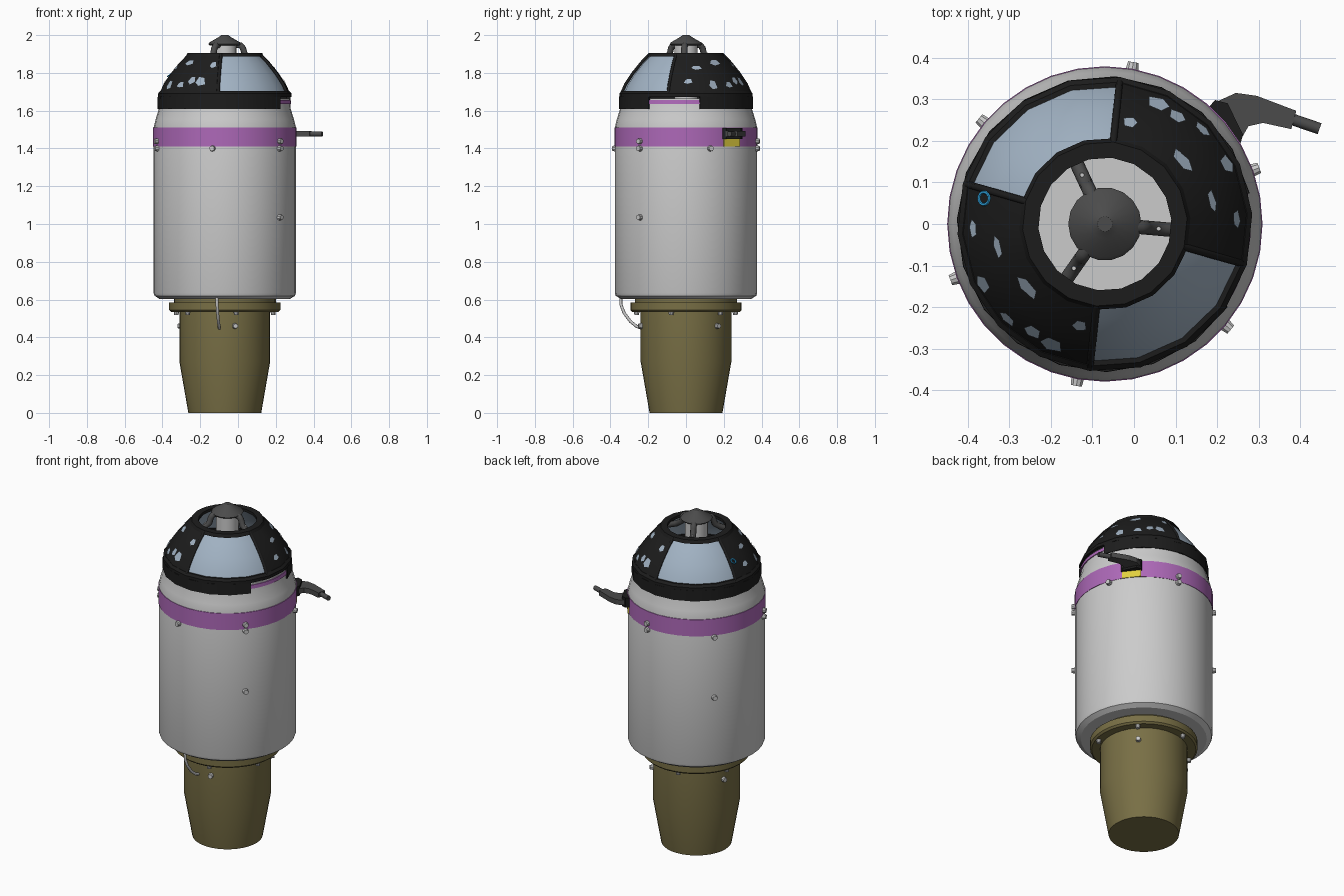
import bpy, bmesh
from math import sin, cos, pi, radians
from mathutils import Vector, Matrix

if "Cube" in bpy.data.objects:
    bpy.data.objects.remove(bpy.data.objects["Cube"])

CX = -0.07  # vertical axis of the round hull


def mat(name, r, g, b):
    m = bpy.data.materials.new(name)
    m.diffuse_color = (r, g, b, 1)
    m.use_nodes = True
    m.node_tree.nodes["Principled BSDF"].inputs["Base Color"].default_value = m.diffuse_color
    return m


GREY = mat("hull_grey", 0.62, 0.62, 0.62)
OLIVE = mat("olive", 0.19, 0.16, 0.06)
BLACK = mat("black", 0.012, 0.012, 0.012)
DARK = mat("dark_metal", 0.07, 0.07, 0.07)
GLASS = mat("glass", 0.36, 0.45, 0.55)
PURPLE = mat("purple", 0.42, 0.14, 0.48)
YELLOW = mat("yellow", 0.75, 0.62, 0.05)
BLUE = mat("blue", 0.03, 0.4, 0.8)


def finish(name, bm, m, smooth=True):
    bmesh.ops.remove_doubles(bm, verts=bm.verts, dist=1e-5)
    bmesh.ops.recalc_face_normals(bm, faces=bm.faces)
    me = bpy.data.meshes.new(name)
    bm.to_mesh(me)
    bm.free()
    ob = bpy.data.objects.new(name, me)
    bpy.context.collection.objects.link(ob)
    me.materials.append(m)
    if smooth:
        bpy.ops.object.select_all(action='DESELECT')
        ob.select_set(True)
        bpy.context.view_layer.objects.active = ob
        bpy.ops.object.shade_smooth_by_angle(angle=radians(30))
    return ob


def lathe(name, prof, m, seg=36, a0=0, a1=360, closed=False):
    """Revolve (radius, z) points about the hull axis; sectors get end caps."""
    bm = bmesh.new()
    full = a1 - a0 >= 360
    cols = []
    for i in range(seg + 1):
        a = radians(a0 + (a1 - a0) * i / seg)
        cols.append([bm.verts.new((CX + r * cos(a), r * sin(a), z)) for r, z in prof])
    n = len(prof)
    for c, d in zip(cols, cols[1:]):
        for j in range(n if closed else n - 1):
            k = (j + 1) % n
            ring = [c[j], d[j], d[k], c[k]]
            if prof[j][0] == 0:
                ring.pop(1)
            elif prof[k][0] == 0:
                ring.pop(2)
            if prof[j][0] or prof[k][0]:
                bm.faces.new(ring)
    if closed and not full:
        bm.faces.new(cols[0])
        bm.faces.new(cols[-1])
    return finish(name, bm, m)


def pipe(name, pts, r, m, res=3):
    cu = bpy.data.curves.new(name, 'CURVE')
    cu.dimensions = '3D'
    cu.bevel_depth, cu.bevel_resolution, cu.use_fill_caps = r, res, True
    sp = cu.splines.new('POLY')
    sp.points.add(len(pts) - 1)
    for p, (x, y, z) in zip(sp.points, pts):
        p.co = (x, y, z, 1)
    ob = bpy.data.objects.new(name, cu)
    bpy.context.collection.objects.link(ob)
    cu.materials.append(m)
    return ob


def bolt(name, deg, r, z, size=0.018, direction=None):
    a = radians(deg)
    d = Vector(direction or (cos(a), sin(a), 0))
    bm = bmesh.new()
    M = Matrix.Translation((CX + r * cos(a), r * sin(a), z)) @ d.to_track_quat('Z', 'Y').to_matrix().to_4x4()
    bmesh.ops.create_cone(bm, cap_ends=True, segments=10, radius1=size, radius2=size * 0.75, depth=0.03, matrix=M)
    return finish(name, bm, GREY)


def prism(name, outline, z0, z1, m):
    bm = bmesh.new()
    f = bm.faces.new([bm.verts.new((x, y, z0)) for x, y in outline])
    ext = bmesh.ops.extrude_face_region(bm, geom=[f], use_keep_orig=True)['geom']
    bmesh.ops.translate(bm, vec=(0, 0, z1 - z0), verts=[v for v in ext if isinstance(v, bmesh.types.BMVert)])
    return finish(name, bm, m, False)


# olive base with flange
lathe("base", [(0, 0), (0.193, 0), (0.24, 0.27), (0.24, 0.53), (0.24, 0.54)], OLIVE)
lathe("base_flange", [(0.235, 0.535), (0.285, 0.535), (0.295, 0.545), (0.295, 0.585), (0.27, 0.585), (0.27, 0.61)], OLIVE)

# main hull and coloured band
lathe("hull", [(0, 0.603), (0.345, 0.603), (0.372, 0.62), (0.377, 0.635), (0.377, 1.51), (0.366, 1.555),
               (0.349, 1.61), (0.343, 1.665), (0.33, 1.665), (0, 1.665)], GREY)
lathe("purple_band", [(0.374, 1.41), (0.379, 1.41), (0.379, 1.51), (0.374, 1.512)], PURPLE)
lathe("notch_stripe", [(0.34, 1.635), (0.351, 1.635), (0.349, 1.656), (0.34, 1.656)], PURPLE, 8, -34, 12, True)

# black collar, with a notch on the right side
lathe("collar_upper", [(0.33, 1.672), (0.355, 1.672), (0.355, 1.69), (0.343, 1.703), (0.325, 1.703), (0.33, 1.672)],
      BLACK, 18, 84, 444)
lathe("collar_lower", [(0.335, 1.61), (0.356, 1.61), (0.355, 1.674), (0.335, 1.674)], BLACK, 17, 12, 326, True)

# faceted dome: glass all round, black armour over two sectors
DOME = [(0.347, 1.69), (0.325, 1.74), (0.287, 1.797), (0.24, 1.855), (0.195, 1.9)]
lathe("dome_glass", [(r - 0.008, z - 0.005) for r, z in DOME], GLASS, 18, 84, 444)
armour = DOME + [(r - 0.02, z - 0.012) for r, z in reversed(DOME)]
for side, start in (("right", -16), ("left", 164)):
    lathe("dome_armour_" + side, armour, BLACK, 5, start, start + 100, True)
    # thin raised frames along the armour edges
    for k, a in enumerate((start, start + 100)):
        pipe(f"dome_frame_{side}_{k}", [(CX + (r - .004) * cos(radians(a)), (r - .004) * sin(radians(a)), z) for r, z in DOME],
             0.009, BLACK, 1)
lathe("dome_top_ring", [(0.207, 1.887), (0.198, 1.906), (0.16, 1.906), (0.16, 1.89), (0.207, 1.887)], BLACK, 18, 84, 444)


def dome_point(deg, r):
    """Point just above the faceted dome at a plan radius."""
    r0 = r
    r /= cos(radians(10)) / cos(radians((deg - 84) % 20 - 10))
    for (ra, za), (rb, zb) in zip(DOME, DOME[1:]):
        if rb <= r or (rb, zb) == DOME[-1]:
            z = za + (zb - za) * (ra - r) / (ra - rb)
            break
    a = radians(deg)
    return (CX + (r0 + 0.003) * cos(a), (r0 + 0.003) * sin(a), z + 0.003)


# small irregular windows: (angle, radius, half angle, half radius)
WINDOWS = [(2, 0.315, 4, .008), (12, 0.262, 6, .008), (26, 0.325, 4, .012), (39, 0.24, 8, .012), (44, 0.325, 4, .008),
           (56, 0.31, 4, .012), (66, 0.315, 5, .014), (76, 0.25, 4, .012)]
for side, off in (("right", 0), ("left", 180)):
    bm = bmesh.new()
    for a, r, da, dr in WINDOWS:
        a += off
        corners = [(a - da, r + dr * .3), (a - da * .2, r + dr), (a + da, r + dr * .5), (a + da * .7, r - dr), (a - da * .5, r - dr)]
        bm.faces.new([bm.verts.new(dome_point(*c)) for c in corners])
    finish("dome_windows_" + side, bm, GLASS, False)

# top hub: shaft, cone cap and three bent struts
lathe("hub_shaft", [(0.062, 1.66), (0.062, 1.955)], GREY, 18)
lathe("hub_cap", [(0, 1.945), (0.08, 1.945), (0.088, 1.953), (0.08, 1.962), (0.035, 1.988), (0.018, 2.0), (0, 2.0)], DARK, 18)
for k, deg in enumerate((-5, 115, 235)):
    a = radians(deg)
    path = [(0.05, 1.948), (0.085, 1.945), (0.097, 1.93), (0.105, 1.9), (0.14, 1.875), (0.2, 1.85)]
    pipe(f"hub_strut_{k}", [(CX + r * cos(a), r * sin(a), z) for r, z in path], 0.017, DARK)
    bolt(f"strut_bolt_{k}", deg, 0.13, 1.89, 0.007, (0, 0, 1))

# blue-ringed lamp on the dome
la, lr = radians(168), 0.297
bpy.ops.mesh.primitive_torus_add(location=(CX + lr * cos(la), lr * sin(la), 1.79), rotation=(0, radians(-35), 0),
                                 major_radius=0.015, minor_radius=0.004, major_segments=16, minor_segments=6)
bpy.context.object.name = "lamp_ring"
bpy.context.object.data.materials.append(BLUE)

# bolts round the hull and base
for k in range(6):
    deg = 20 + 60 * k
    bolt(f"hull_bolt_{k}", deg, 0.38, 1.4)
    if deg in (80, 200, 320):
        bolt(f"band_bolt_{k}", deg, 0.38, 1.438)
    if deg in (140, 320):
        bolt(f"mid_bolt_{k}", deg, 0.38, 1.035)
    bolt(f"flange_bolt_{k}", 43 + 60 * k, 0.268, 0.532, 0.016, (0, 0, -1))
    if k % 2 == 0:
        bolt(f"base_bolt_{k}", 43 + 60 * k, 0.243, 0.46, 0.017)

# cable from hull underside to base
pipe("cable", [(-0.112, -0.345, 0.61), (-0.111, -0.345, 0.575), (-0.108, -0.328, 0.53), (-0.104, -0.295, 0.485),
               (-0.1, -0.262, 0.458), (-0.099, -0.235, 0.448)], 0.008, GREY)

# side arm with mount, yellow plate and nozzle
mount = [(0.17, 0.27), (0.195, 0.298), (0.225, 0.29), (0.262, 0.215), (0.255, 0.19), (0.22, 0.19)]
prism("arm_mount", mount, 1.45, 1.508, BLACK)
prism("yellow_plate", [(0.17, 0.27), (0.19, 0.285), (0.255, 0.2), (0.23, 0.19)], 1.41, 1.45, YELLOW)
arm = [(0.19, 0.29), (0.245, 0.315), (0.295, 0.308), (0.39, 0.272), (0.378, 0.228), (0.31, 0.243), (0.275, 0.235), (0.255, 0.2)]
prism("arm", arm, 1.462, 1.492, DARK)
pipe("arm_nozzle", [(0.37, 0.255, 1.477), (0.446, 0.229, 1.477)], 0.014, DARK)
